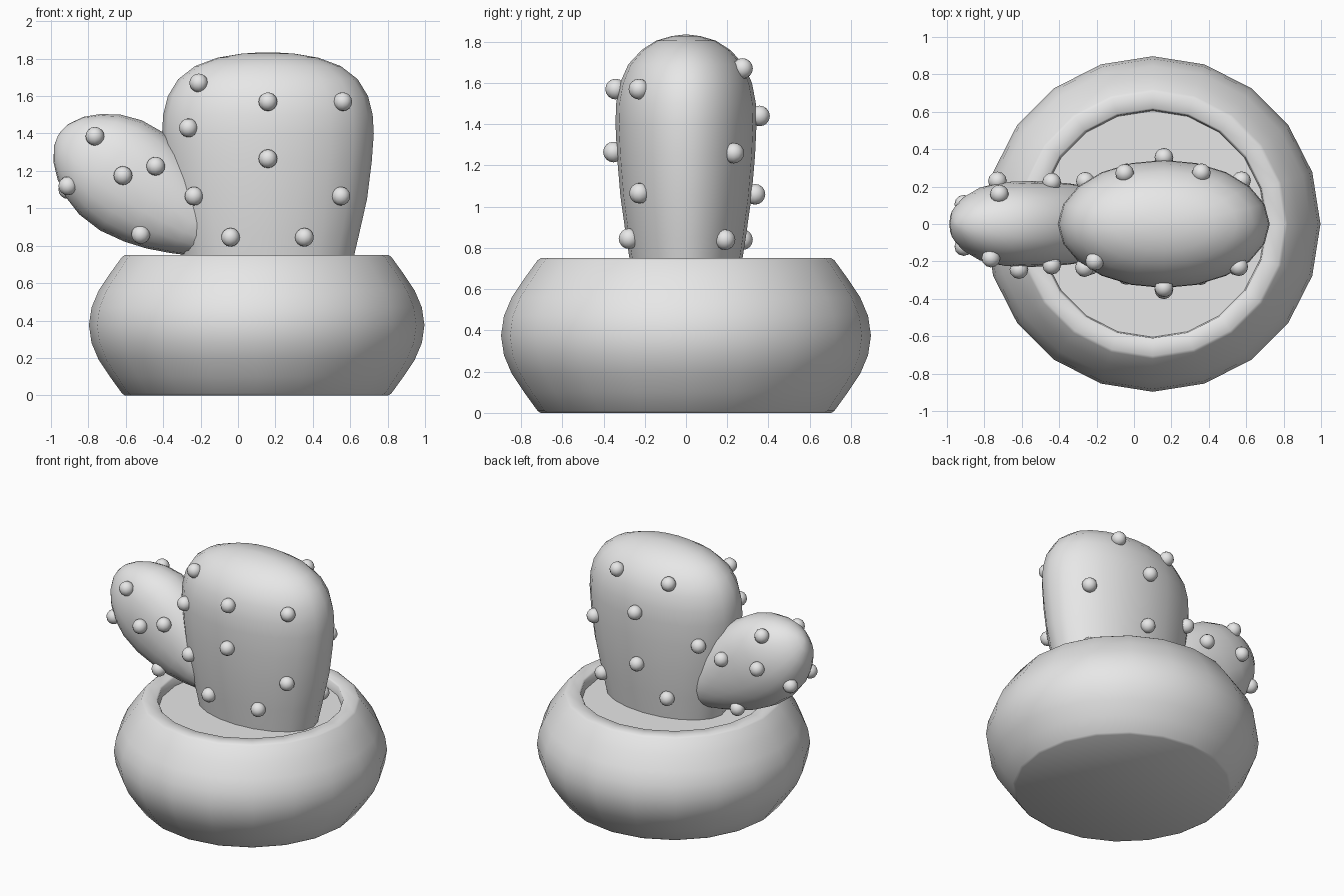
import bpy, bmesh, math
from mathutils import Vector
from mathutils.bvhtree import BVHTree

if "Cube" in bpy.data.objects:
    bpy.data.objects.remove(bpy.data.objects["Cube"], do_unlink=True)

grey = bpy.data.materials.new("plain grey")
grey.use_nodes = True
grey.diffuse_color = (0.8, 0.8, 0.8, 1)
grey.node_tree.nodes["Principled BSDF"].inputs["Base Color"].default_value = (0.8, 0.8, 0.8, 1)


def finish(name, bm, angle=40):
    bmesh.ops.recalc_face_normals(bm, faces=bm.faces)
    tree = BVHTree.FromBMesh(bm)
    mesh = bpy.data.meshes.new(name)
    bm.to_mesh(mesh)
    bm.free()
    mesh.materials.append(grey)
    obj = bpy.data.objects.new(name, mesh)
    bpy.context.collection.objects.link(obj)
    bpy.ops.object.select_all(action='DESELECT')
    obj.select_set(True)
    bpy.context.view_layer.objects.active = obj
    bpy.ops.object.shade_smooth_by_angle(angle=math.radians(angle))
    return tree


def loft(name, origin, axis, side, profile, sides=20, power=1.0, angle=40):
    """Oval rings (distance along axis, side radius, depth radius), capped at both ends."""
    origin, axis, side = Vector(origin), Vector(axis).normalized(), Vector(side).normalized()
    depth = axis.cross(side)
    bm = bmesh.new()
    rings = []

    def soft(v):
        return math.copysign(abs(v) ** power, v)

    for dist, ra, rb in profile:
        ring = []
        for i in range(sides):
            a = math.tau * i / sides
            ring.append(bm.verts.new(origin + axis * dist + side * ra * soft(math.cos(a))
                                     + depth * rb * soft(math.sin(a))))
        rings.append(ring)
    for low, high in zip(rings, rings[1:]):
        for i in range(sides):
            j = (i + 1) % sides
            bm.faces.new((low[i], low[j], high[j], high[i]))
    bm.faces.new(rings[0])
    bm.faces.new(rings[-1])
    return finish(name, bm, angle)


UP, RIGHT = (0, 0, 1), (1, 0, 0)

# Rounded pot with an inner lip; the last ring closes as the soil surface
pot = [(0, .705), (.01, .72), (.1, .785), (.19, .845), (.28, .883), (.375, .897),
       (.47, .883), (.56, .845), (.65, .785), (.74, .72), (.75, .705),
       (.75, .62), (.74, .61), (.68, .605)]
loft("pot", (.1, 0, 0), UP, RIGHT, [(z, r, r) for z, r in pot], angle=50)

# Broad flattened cactus trunk
trunk = [(.66, .44, .26), (.85, .485, .29), (1.05, .53, .318), (1.25, .555, .335),
         (1.4, .566, .342), (1.5, .56, .339), (1.6, .535, .32), (1.69, .48, .28),
         (1.76, .39, .215), (1.805, .27, .145), (1.827, .14, .07), (1.834, .03, .015)]
trunk_tree = loft("cactus_trunk", (.16, 0, 0), UP, RIGHT, trunk)

# Egg-shaped arm leaning out to one side
arm = [(0, .1, .12), (.1, .145, .17), (.22, .205, .2), (.34, .255, .217), (.46, .29, .226),
       (.6, .312, .23), (.74, .302, .225), (.85, .265, .204), (.94, .21, .165),
       (1.01, .145, .115), (1.055, .07, .055), (1.068, .015, .012)]
arm_tree = loft("cactus_arm", (-.065, 0, .81), (-.83, 0, .55), (.55, 0, .83), arm, power=.92)


# Round spines resting on the skin, at (x, z) on the front or back
def spines(name, tree, facing, places):
    for n, (x, z) in enumerate(places):
        hit, normal, _, _ = tree.ray_cast(Vector((x, facing * 2, z)), Vector((0, -facing, 0)))
        if hit is None:
            continue
        centre = Vector((x, hit.y, z)) + Vector((0, normal.y, 0)) * .016
        bm = bmesh.new()
        bmesh.ops.create_uvsphere(bm, u_segments=12, v_segments=8, radius=.05)
        bmesh.ops.translate(bm, verts=bm.verts, vec=centre)
        finish(f"{name}_{n + 1}", bm, 60)


spines("trunk_front_spine", trunk_tree, -1, [
    (-.21, 1.67), (.16, 1.57), (.56, 1.57), (-.265, 1.43), (.16, 1.265),
    (-.235, 1.065), (.55, 1.065), (-.04, .845), (.355, .845)])
spines("trunk_back_spine", trunk_tree, 1, [
    (-.05, 1.67), (.36, 1.67), (.16, 1.44), (-.26, 1.26), (.575, 1.26),
    (.16, 1.06), (-.04, .84), (.54, .84)])
spines("arm_front_spine", arm_tree, -1, [
    (-.765, 1.385), (-.91, 1.12), (-.615, 1.175), (-.44, 1.225), (-.52, .86)])
spines("arm_back_spine", arm_tree, 1, [
    (-.72, 1.43), (-.91, 1.1), (-.73, 1.22), (-.44, 1.21), (-.52, .85)])
